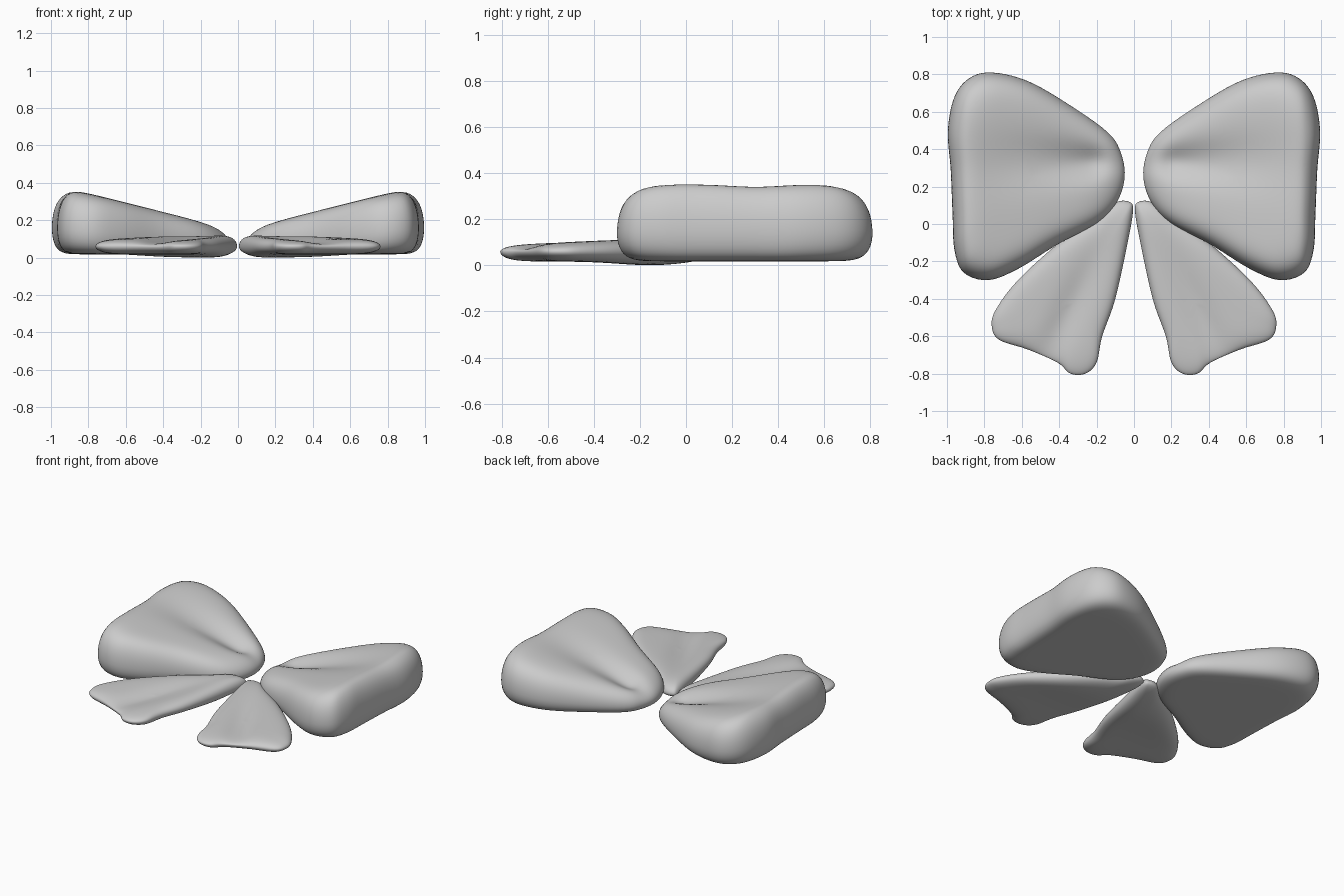
import bpy
import math
from mathutils import Vector

if "Cube" in bpy.data.objects:
    bpy.data.objects.remove(bpy.data.objects["Cube"], do_unlink=True)

grey = bpy.data.materials.new("soft grey")
grey.use_nodes = True
colour = (0.6, 0.6, 0.6, 1)
grey.diffuse_color = colour
grey.node_tree.nodes["Principled BSDF"].inputs["Base Color"].default_value = colour


def smooth_outline(points, steps):
    """Closed Catmull-Rom curve through the points."""
    pts = [Vector(p) for p in points]
    out = []
    for i in range(len(pts)):
        a, b, c, d = (pts[(i + k) % len(pts)] for k in (-1, 0, 1, 2))
        for j in range(steps):
            t = j / steps
            out.append(0.5 * (2 * b + (c - a) * t + (2 * a - 5 * b + 4 * c - d) * t * t
                              + (3 * b - a - 3 * c + d) * t ** 3))
    return out


def cushion(name, points, centre, top, bottom, waist, top_power, bottom_power, side, rings=22):
    """Padded shape: concentric rings over the top, round the rim and under the base."""
    centre = Vector(centre)
    outline = smooth_outline(points, 5)
    count = len(outline)
    levels = [1 - (1 - k / rings) ** 2 for k in range(1, rings + 1)]
    path = [(s, top, top_power) for s in levels]
    path += [(s, bottom, bottom_power) for s in reversed(levels[:-1])]
    verts = [(side * centre.x, centre.y, top(*centre))]
    for s, height, power in path:
        fill = math.sqrt(max(0, 1 - s ** power))
        for p in outline:
            q = centre + (p - centre) * s
            mid = waist(*q)
            verts.append((side * q.x, q.y, mid + (height(*q) - mid) * fill))
    verts.append((side * centre.x, centre.y, bottom(*centre)))
    last = len(verts) - 1
    faces = []
    for i in range(count):
        j = (i + 1) % count
        faces.append((0, 1 + i, 1 + j))
        for r in range(len(path) - 1):
            a, b = 1 + r * count, 1 + (r + 1) * count
            faces.append((a + i, b + i, b + j, a + j))
        faces.append((last, last - count + j, last - count + i))
    if side > 0:  # outlines run clockwise on the left side
        faces = [f[::-1] for f in faces]
    mesh = bpy.data.meshes.new(name)
    mesh.from_pydata(verts, [], faces)
    mesh.materials.append(grey)
    mesh.shade_smooth()
    obj = bpy.data.objects.new(name, mesh)
    bpy.context.collection.objects.link(obj)


def bump(v, width):
    return math.exp(-(v / width) ** 2)


# Loops: wedges rising outwards, with a pinched crease on top
def loop_top(x, y):
    crease = bump(y - 0.33, 0.05 + 0.16 * x)
    start = 1 / (1 + math.exp(-(x - 0.17) / 0.025))
    depth = 0.015 + 0.06 * start * max(0, 1 - x / 0.85)
    return 0.145 + 0.25 * min(x, 0.9) - depth * crease


loop_outline = [(0.05, 0.25), (0.07, 0.38), (0.14, 0.49), (0.35, 0.64), (0.57, 0.765),
                (0.76, 0.81), (0.88, 0.78), (0.96, 0.68), (0.995, 0.5), (0.98, 0.29),
                (0.97, 0.05), (0.96, -0.14), (0.91, -0.26), (0.78, -0.3), (0.62, -0.24),
                (0.41, -0.11), (0.19, 0.01), (0.09, 0.12)]


# Tails: thin flared ribbons with a shallow valley down the middle
def tail_top(x, y):
    valley = bump(x - 0.16 + 0.45 * (y + 0.05), 0.09)
    return 0.125 + 0.045 * y - 0.022 * valley * bump(y + 0.5, 0.35)


def tail_bottom(x, y):
    return 0.017 - 0.016 * bump(y + 0.15, 0.2)


tail_outline = [(0.005, 0.08), (0.03, -0.08), (0.10, -0.4), (0.17, -0.6), (0.2, -0.74),
                (0.26, -0.8), (0.34, -0.8), (0.41, -0.74), (0.57, -0.67), (0.72, -0.62),
                (0.76, -0.55), (0.74, -0.46), (0.62, -0.3), (0.4, -0.1), (0.2, 0.04),
                (0.1, 0.115), (0.03, 0.12)]

for side, label in ((1, "left"), (-1, "right")):
    cushion(label + "_loop", loop_outline, (0.55, 0.25), loop_top, lambda x, y: 0.018,
            lambda x, y: 0.07 + 0.09 * x, 9, 14, side)
    # tails run the other way round, so reverse them
    cushion(label + "_tail", tail_outline[::-1], (0.32, -0.42), tail_top, tail_bottom,
            lambda x, y: 0.06, 7, 7, side)
